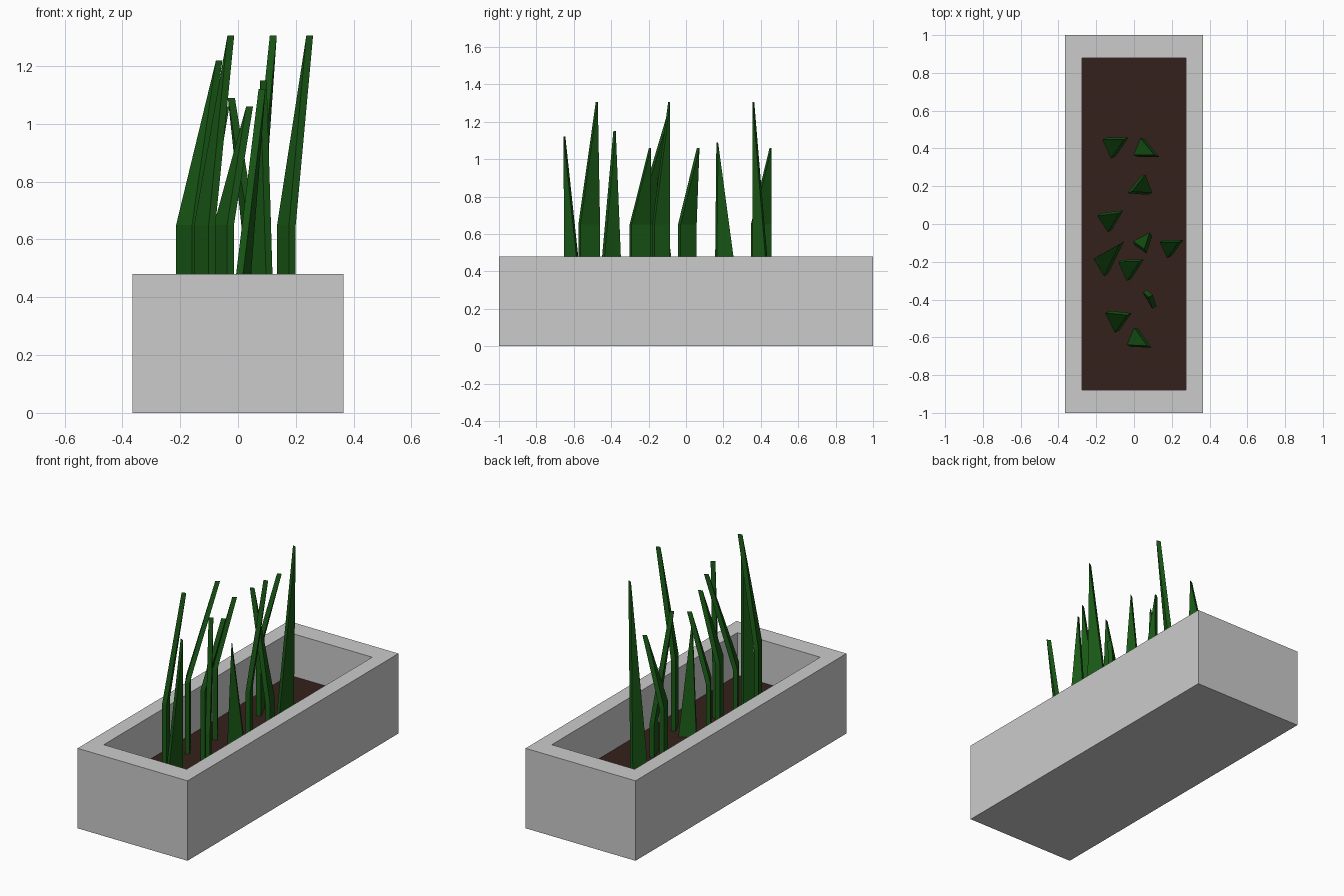
import bpy, bmesh
from mathutils import Vector

if "Cube" in bpy.data.objects:
    bpy.data.objects.remove(bpy.data.objects["Cube"])

SOIL_Z = 0.225


def material(name, rgb):
    m = bpy.data.materials.new(name)
    m.diffuse_color = (*rgb, 1)
    m.use_nodes = True
    m.node_tree.nodes["Principled BSDF"].inputs["Base Color"].default_value = m.diffuse_color
    return m


def add_object(name, bm, mat=None):
    bmesh.ops.recalc_face_normals(bm, faces=bm.faces)
    me = bpy.data.meshes.new(name)
    bm.to_mesh(me)
    bm.free()
    ob = bpy.data.objects.new(name, me)
    bpy.context.collection.objects.link(ob)
    if mat:
        me.materials.append(mat)
    return ob


def box_mesh(x, y, z0, z1):
    bm = bmesh.new()
    bmesh.ops.create_cube(bm, size=1)
    for v in bm.verts:
        v.co = (v.co.x * 2 * x, v.co.y * 2 * y, z0 + (v.co.z + 0.5) * (z1 - z0))
    return bm


# Planter trough: box with its top inset and pushed down
bm = box_mesh(0.365, 1.0, 0, 0.48)
rim = max(bm.faces, key=lambda f: f.calc_center_median().z)
floor = bmesh.ops.extrude_discrete_faces(bm, faces=[rim])["faces"][0]
bm.free()
bm = bmesh.new()
loops = []
for x, y, z in [(0.365, 1, 0), (0.365, 1, 0.48), (0.275, 0.88, 0.48), (0.275, 0.88, 0.1)]:
    loops.append([bm.verts.new((sx * x, sy * y, z))
                  for sx, sy in ((-1, -1), (1, -1), (1, 1), (-1, 1))])
for a, b in zip(loops, loops[1:]):
    for i in range(4):
        j = (i + 1) % 4
        bm.faces.new((a[i], a[j], b[j], b[i]))
bm.faces.new(loops[0][::-1])
bm.faces.new(loops[-1])
add_object("planter", bm)

# Soil bed
add_object("soil", box_mesh(0.275, 0.88, 0.1, SOIL_Z), material("soil", (0.035, 0.015, 0.011)))

# Grass leaves: flat strips, upright to the bend height, then tapering to a tip
green = material("leaf", (0.01, 0.1, 0.008))


def leaf(name, p, q, tip, bend, t=0.026):
    p, q = Vector((*p, 0)), Vector((*q, 0))
    d = (q - p).normalized()
    n = Vector((-d.y, d.x, 0)) * t / 2
    bm = bmesh.new()
    heights = [SOIL_Z - 0.02] + ([bend] if bend else [])
    rings = [[bm.verts.new(c + Vector((0, 0, z))) for c in (p + n, q + n, q - n, p - n)]
             for z in heights]
    a, b = (bm.verts.new(Vector(tip) + s * n) for s in (1, -1))
    bm.faces.new(rings[0])
    for lo, hi in zip(rings, rings[1:]):
        for i in range(4):
            j = (i + 1) % 4
            bm.faces.new((lo[i], lo[j], hi[j], hi[i]))
    r = rings[-1]
    bm.faces.new((r[0], r[1], a))
    bm.faces.new((r[1], r[2], b, a))
    bm.faces.new((r[2], r[3], b))
    bm.faces.new((r[3], r[0], a, b))
    add_object(name, bm, green)


# Base edge ends, tip, bend height (0 = straight taper)
LEAVES = [
    ((-.155, .452), (-.11, .352), (-.042, .452, 1.06), .65),
    ((-.183, .05), (-.127, -.036), (-.068, .065, 1.06), .65),
    ((.147, -.09), (.188, -.175), (.248, -.09, 1.305), .65),
    ((-.203, -.178), (-.148, -.27), (-.065, -.1, 1.22), .65),
    ((-.072, -.195), (-.026, -.296), (.04, -.193, 1.06), .65),
    ((-.14, -.465), (-.09, -.57), (-.025, -.477, 1.305), .65),
    ((.012, -.552), (-.028, -.645), (.083, -.65, 1.12), 0),
    ((.045, .452), (.008, .36), (.122, .36, 1.305), 0),
    ((.048, .257), (.085, .16), (-.023, .167, 1.09), .42),
    ((.09, -.055), (0, -.102), (.06, -.145, .9), 0),
    ((.057, -.355), (.108, -.442), (.088, -.382, 1.15), .48),
]
for i, (p, q, tip, bend) in enumerate(LEAVES):
    leaf(f"grass_leaf_{i + 1}", p, q, tip, bend)
